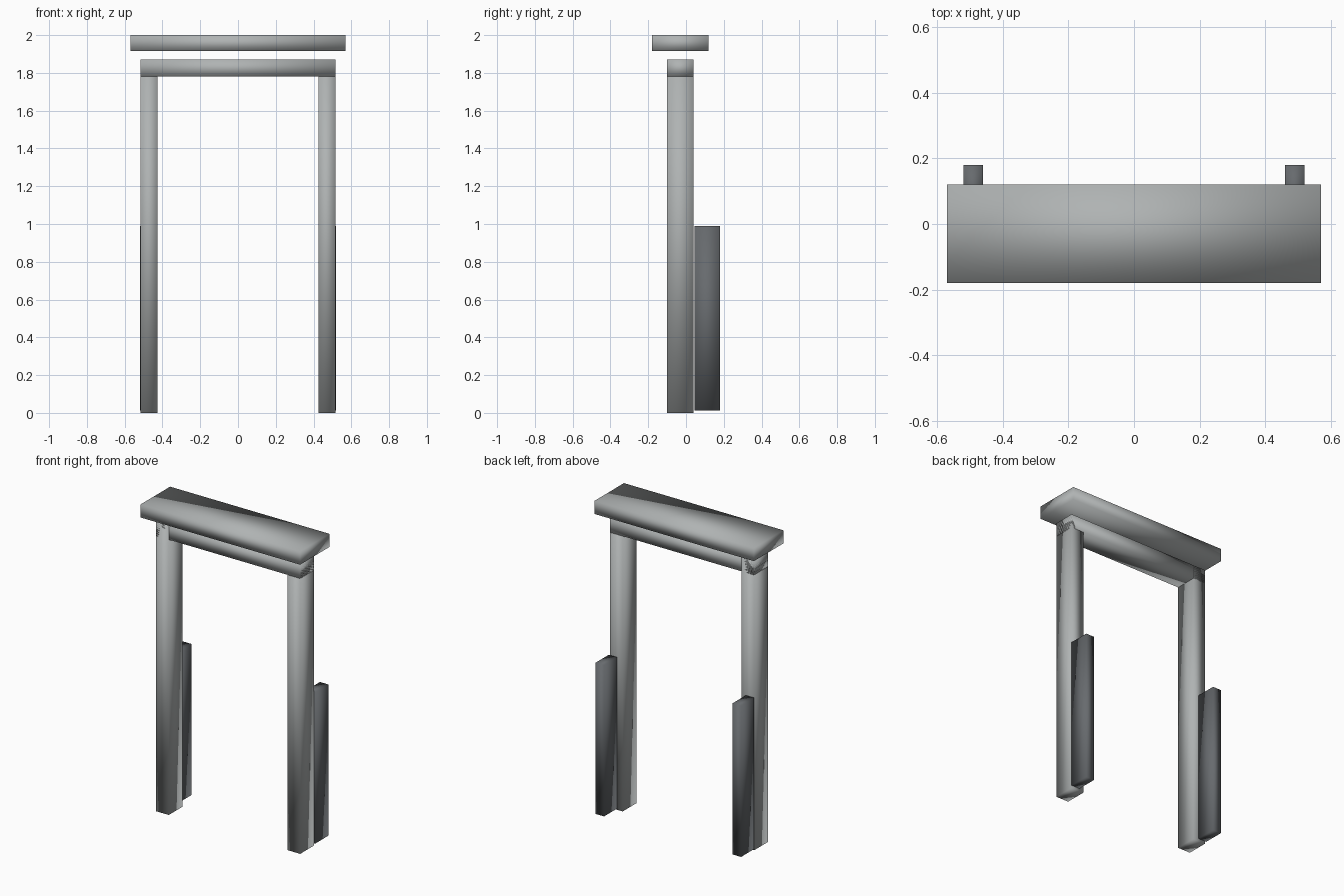
import bpy

if "Cube" in bpy.data.objects:
    bpy.data.objects.remove(bpy.data.objects["Cube"])


def material(name, rgb):
    mat = bpy.data.materials.new(name)
    mat.use_nodes = True
    mat.diffuse_color = (*rgb, 1)
    mat.node_tree.nodes["Principled BSDF"].inputs["Base Color"].default_value = (*rgb, 1)
    return mat


def box(name, mat, x, y, z):
    """Softly shaded box spanning the given (low, high) ranges."""
    spans = (x, y, z)
    bpy.ops.mesh.primitive_cube_add(size=1, location=[(a + b) / 2 for a, b in spans])
    obj = bpy.context.object
    obj.name = name
    obj.scale = [b - a for a, b in spans]
    bpy.ops.object.transform_apply(location=False, rotation=False, scale=True)
    bpy.ops.object.shade_smooth()
    obj.data.materials.append(mat)
    return obj


stone = material("light grey", (0.43, 0.45, 0.45))
dark = material("dark grey", (0.135, 0.145, 0.155))

# Lintel slab floating just above the frame
box("top_slab", stone, (-0.57, 0.57), (-0.18, 0.12), (1.915, 2.0))

# Crossbeam flush with the posts
box("crossbeam", stone, (-0.515, 0.515), (-0.10, 0.04), (1.78, 1.87))

# Posts and the short dark supports behind them
for side, s in (("left", 1), ("right", -1)):
    def span(a, b):
        return sorted((s * a, s * b))
    box(side + "_post", stone, span(0.425, 0.515), (-0.10, 0.04), (0, 1.87))
    box(side + "_rear_support", dark, span(0.46, 0.52), (0.046, 0.18), (0.012, 0.99))
